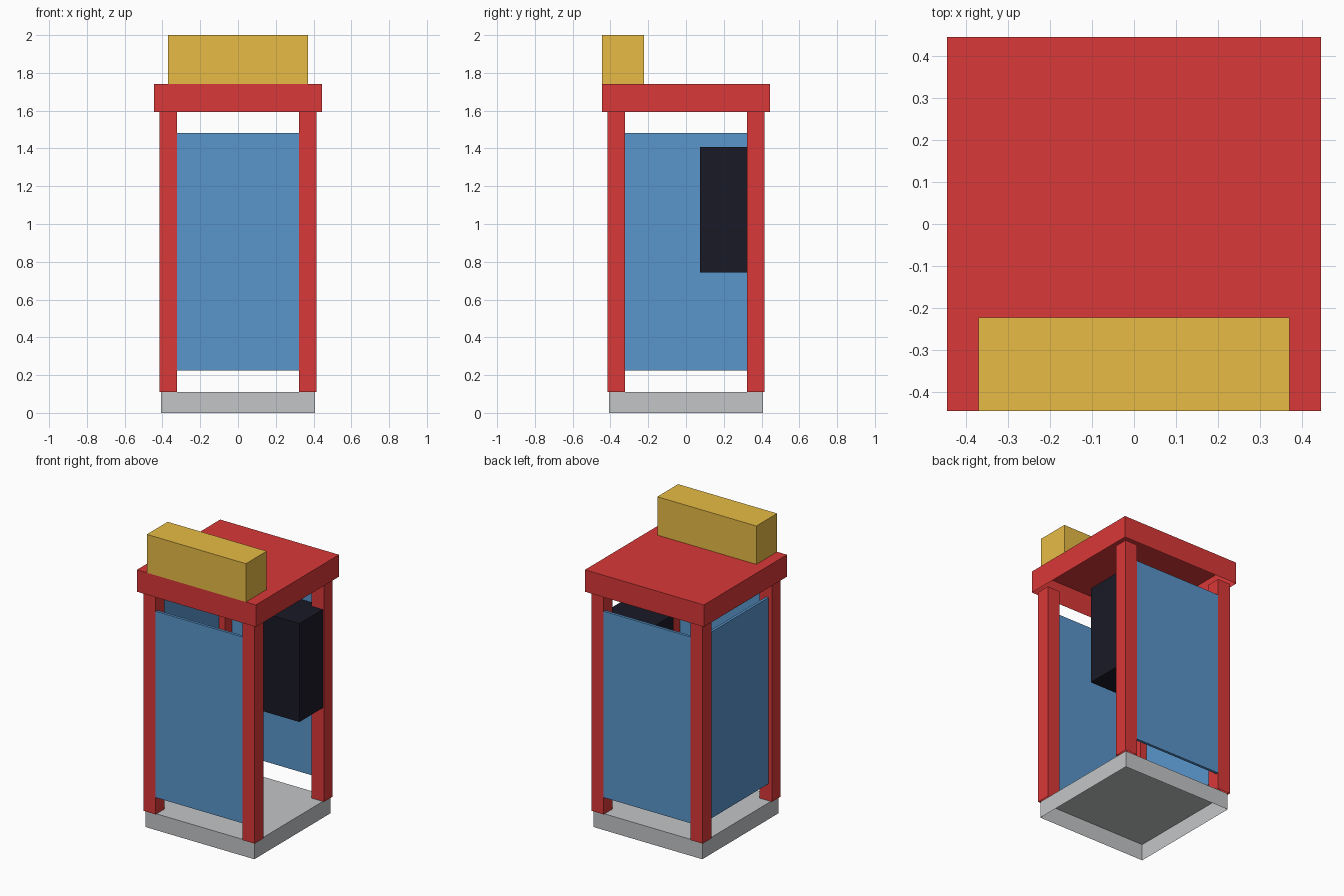
import bpy, bmesh
from mathutils import Vector

old = bpy.data.objects.get("Cube")
if old:
    bpy.data.objects.remove(old, do_unlink=True)


def material(name, rgb):
    mat = bpy.data.materials.new(name)
    mat.use_nodes = True
    color = (*rgb, 1.0)
    mat.diffuse_color = color
    mat.node_tree.nodes["Principled BSDF"].inputs["Base Color"].default_value = color
    return mat


red = material("red paint", (0.7, 0.04, 0.04))
blue = material("blue panel", (0.1, 0.3, 0.6))
gold = material("gold", (0.8, 0.5, 0.06))
grey = material("grey concrete", (0.55, 0.56, 0.57))
dark = material("dark casing", (0.01, 0.01, 0.02))


def box(name, low, high, mat, open_bottom=False):
    """Box between two corners, optionally a shell without an underside."""
    low, high = Vector(low), Vector(high)
    bm = bmesh.new()
    bmesh.ops.create_cube(bm, size=1)
    bmesh.ops.scale(bm, vec=high - low, verts=bm.verts)
    bmesh.ops.translate(bm, vec=(low + high) / 2, verts=bm.verts)
    if open_bottom:
        bm.normal_update()
        under = [f for f in bm.faces if f.normal.z < -0.5]
        bmesh.ops.delete(bm, geom=under, context='FACES_ONLY')
    mesh = bpy.data.meshes.new(name)
    bm.to_mesh(mesh)
    bm.free()
    mesh.materials.append(mat)
    obj = bpy.data.objects.new(name, mesh)
    bpy.context.collection.objects.link(obj)


outer, inner = 0.416, 0.324          # post faces
floor, eave, roof_top = 0.111, 1.593, 1.741
base, roof = 0.407, 0.444            # half widths

# Hollow floor slab and roof
box("base", (-base, -base, 0), (base, base, floor), grey, True)
box("roof", (-roof, -roof, eave), (roof, roof, roof_top), red, True)

# Corner posts
for y_name, sy in (("front", -1), ("back", 1)):
    for x_name, sx in (("left", 1), ("right", -1)):
        xs = sorted((sx * inner, sx * outer))
        ys = sorted((sy * inner, sy * outer))
        box(f"{y_name}_{x_name}_post", (xs[0], ys[0], floor), (xs[1], ys[1], eave), red, True)

# Thin wall panels let into the posts, the side one recessed; one side stays open
low, high, half, thick = 0.224, 1.482, 0.37, 0.018
face = outer - 0.001
box("front_panel", (-half, -face, low), (half, -face + thick, high), blue)
box("back_panel", (-half, face - thick, low), (half, face, high), blue)
box("side_panel", (-half - thick, -half, low), (-half, half, high), blue)

# Wall unit in the open side
box("wall_unit", (0.04, 0.074, 0.743), (base, half, 1.407), dark)

# Sign block on the front edge of the roof
box("sign", (-0.37, -roof, roof_top), (0.37, -0.222, 2.0), gold)
